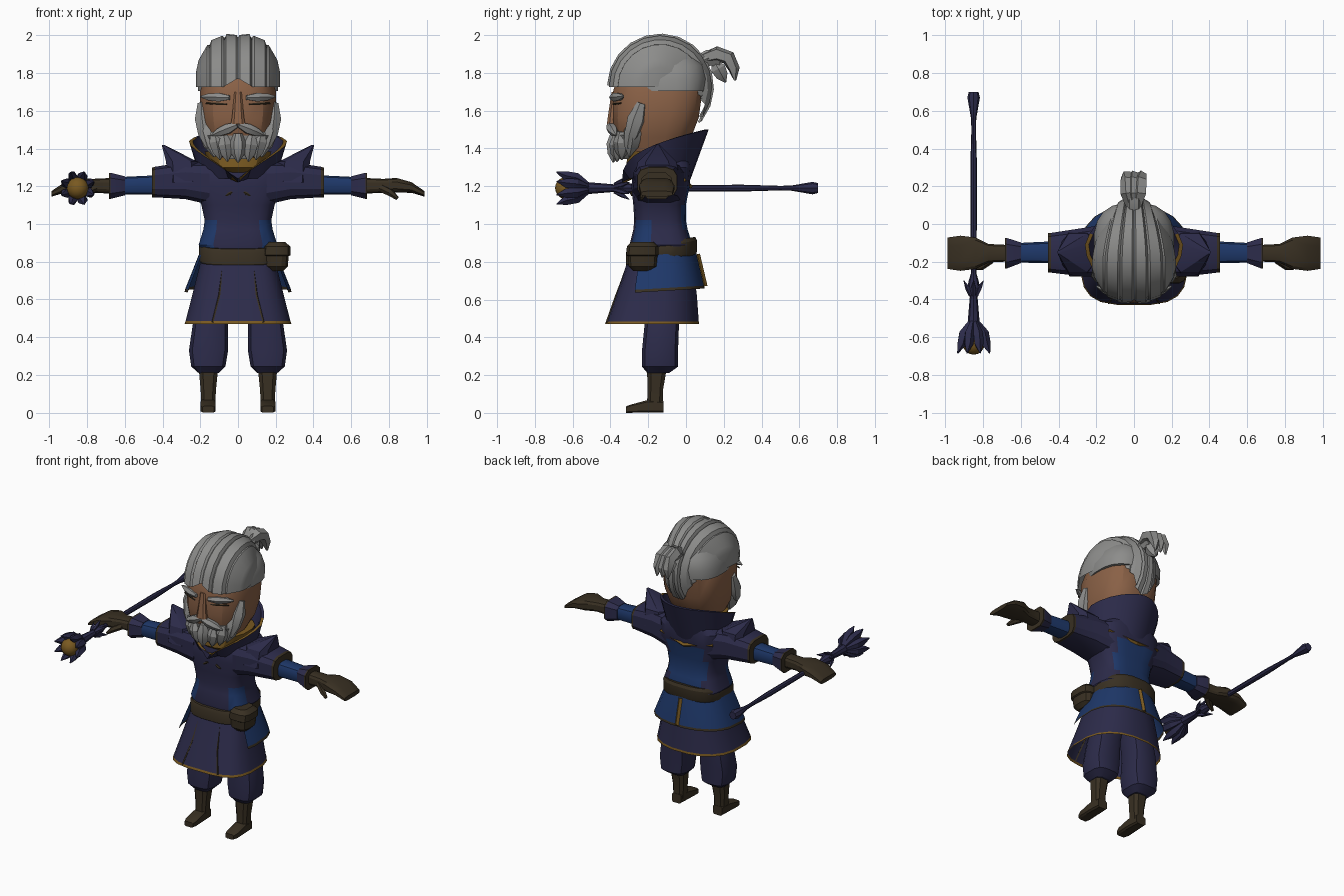
import bpy, bmesh, math
from mathutils import Vector

if "Cube" in bpy.data.objects:
    bpy.data.objects.remove(bpy.data.objects["Cube"], do_unlink=True)

PALETTE = {
    "indigo cloth": (0.025, 0.024, 0.068),
    "blue cloth": (0.013, 0.039, 0.142),
    "brown leather": (0.04, 0.029, 0.016),
    "gold": (0.19, 0.1, 0.015),
    "skin": (0.255, 0.12, 0.062),
    "grey hair": (0.265, 0.265, 0.258),
}
INDIGO, BLUE, BROWN, GOLD, SKIN, GREY = PALETTE
NAMES = list(PALETTE)
MATERIALS = []
for label, rgb in PALETTE.items():
    material = bpy.data.materials.new(label)
    material.use_nodes = True
    material.diffuse_color = (*rgb, 1)
    shader = material.node_tree.nodes["Principled BSDF"]
    shader.inputs["Base Color"].default_value = (*rgb, 1)
    shader.inputs["Roughness"].default_value = 0.9
    MATERIALS.append(material)


def loft(name, rings, paint, closed=True, caps=True, side=1, skip=None):
    """Skin a list of equal rings; paint is a colour, a list per segment or a rule."""
    bm = bmesh.new()
    rows = [[bm.verts.new((p[0] * side, p[1], p[2])) for p in ring] for ring in rings]
    count = len(rows[0])
    segment_of = {}
    for seg, (low, high) in enumerate(zip(rows, rows[1:])):
        for i in range(count if closed else count - 1):
            j = (i + 1) % count
            face = bm.faces.new((low[i], low[j], high[j], high[i]))
            segment_of[face] = seg
    if caps and closed:
        segment_of[bm.faces.new(rows[0][::-1])] = 0
        segment_of[bm.faces.new(rows[-1])] = len(rows) - 2
    bmesh.ops.recalc_face_normals(bm, faces=bm.faces[:])
    bm.normal_update()
    doomed = []
    for face, seg in segment_of.items():
        centre = face.calc_center_median()
        if skip and skip(centre, face.normal):
            doomed.append(face)
        if callable(paint):
            label = paint(centre, face.normal)
        else:
            label = paint if isinstance(paint, str) else paint[seg]
        face.material_index = NAMES.index(label)
    bmesh.ops.delete(bm, geom=doomed, context="FACES")
    mesh = bpy.data.meshes.new(name)
    bm.to_mesh(mesh)
    bm.free()
    for material in MATERIALS:
        mesh.materials.append(material)
    obj = bpy.data.objects.new(name, mesh)
    bpy.context.collection.objects.link(obj)
    return obj


def tube(name, axis, sections, paint, n=12, power=0.6, back=None, tilt=0, **extra):
    """Rounded-box sections (position, u0, u1, v0, v1) stacked along an axis."""
    rings = []
    for pos, u0, u1, v0, v1 in sections:
        ring = []
        for k in range(n):
            angle = math.tau * (k + 0.5) / n
            c, s = math.cos(angle), math.sin(angle)
            bend = back if back and s > 0 else power
            u = (u0 + u1) / 2 + (u1 - u0) / 2 * math.copysign(abs(c) ** bend, c)
            v = (v0 + v1) / 2 + (v1 - v0) / 2 * math.copysign(abs(s) ** bend, s)
            ring.append({"x": (pos, u, v), "y": (u, pos, v),
                         "z": (u, v, pos + tilt * (v + 0.13))}[axis])
        rings.append(ring)
    return loft(name, rings, paint, **extra)


def body(name, sections, paint, **extra):
    """Symmetric upright form from (z, half width, front, back)."""
    return tube(name, "z", [(z, -w, w, f, b) for z, w, f, b in sections], paint, **extra)


def sweep(name, path, radii, paint, n=6, side=1):
    """Round section of changing radius along a path."""
    points = [Vector(p) for p in path]
    rings = []
    for i, point in enumerate(points):
        along = points[min(i + 1, len(points) - 1)] - points[max(i - 1, 0)]
        turn = along.to_track_quat("Z", "Y")
        rings.append([point + turn @ Vector((radii[i] * math.cos(math.tau * k / n),
                                             radii[i] * math.sin(math.tau * k / n), 0))
                      for k in range(n)])
    return loft(name, rings, paint, side=side)


def lock(name, start, end, radius, paint=GREY, side=1):
    """Leaf-shaped tuft from start to end."""
    a, b = Vector(start), Vector(end)
    path = [a, a.lerp(b, 0.35), a.lerp(b, 0.7), b]
    return sweep(name, path, [radius * 0.5, radius, radius * 0.8, 0.004], paint, side=side)


# Head and nose
body("head", [(1.25, .11, -.26, -.03), (1.38, .14, -.33, -.03), (1.46, .18, -.375, .03),
              (1.56, .2, -.39, .07), (1.7, .205, -.39, .09), (1.8, .17, -.36, .04),
              (1.9, .11, -.28, -.02)], SKIN, n=16, power=0.72)
tube("nose", "z", [(1.53, -.04, .04, -.42, -.35), (1.57, -.033, .033, -.415, -.35),
                   (1.7, -.02, .02, -.395, -.35)], SKIN, n=8)


# Swept-back hair strands over a close-cropped base
def hair_arc(x, scale):
    swell = math.sqrt(max(0, 1 - (x / 0.235) ** 3)) * scale
    first = 0.17 * max(0, 1 - x / 0.08)
    last = math.pi + 0.75 * max(0, 1 - (x / 0.2) ** 2)
    arc = []
    for k in range(13):
        t = first + (last - first) * k / 12
        y = -0.135 - 0.28 * swell * math.cos(t)
        narrow = 1 - 0.45 * max(0, (y + 0.2) / 0.33) ** 1.5
        arc.append((x * narrow, y, 1.725 + 0.28 * swell * math.sin(t)))
    return arc


body("hair_base", [(1.705, .214, -.29, .105), (1.77, .213, -.31, .115), (1.84, .19, -.31, .1),
                   (1.9, .14, -.28, .05)], GREY, n=20, power=0.78)
EDGES = [0, 0.075, 0.155, 0.222]
for side in (-1, 1):
    for i, (inner, outer) in enumerate(zip(EDGES, EDGES[1:])):
        wide = outer - inner
        arcs = [hair_arc(inner, 0.96), hair_arc(inner + wide * 0.15, 1),
                hair_arc(inner + wide * 0.85, 1.02), hair_arc(outer, 0.93)]
        if i == 2:
            arcs.append(hair_arc(outer - 0.004, 0.1))
        loft(f"hair_strand_{i}", arcs, GREY, closed=False, side=side)

    # Beard, moustache, brows and eyes
    lock("sideburn", (.19, -.235, 1.64), (.165, -.31, 1.4), .05, side=side)
    lock("cheek_beard", (.17, -.27, 1.56), (.125, -.3, 1.355), .055, side=side)
    lock("jaw_beard", (.125, -.34, 1.49), (.095, -.34, 1.34), .045, side=side)
    lock("chin_beard", (.075, -.365, 1.47), (.055, -.365, 1.33), .042, side=side)
    lock("moustache", (.005, -.405, 1.525), (.14, -.37, 1.47), .03, side=side)
    lock("eyebrow", (.045, -.395, 1.67), (.2, -.33, 1.675), .026, side=side)
    lock("eye", (.06, -.388, 1.635), (.17, -.345, 1.64), .007, BROWN, side=side)
lock("chin_tuft", (0, -.38, 1.48), (0, -.385, 1.325), .045)
body("beard_base", [(1.345, .07, -.35, -.23), (1.4, .13, -.37, -.21),
                    (1.47, .165, -.38, -.2)], GREY)

# Top knot
sweep("bun_base", [(0, .06, 1.85), (0, .12, 1.88), (0, .18, 1.88)], [.045, .05, .05], GREY)
for x in (-0.03, 0, 0.03):
    sweep("bun_lock", [(x * .5, .1, 1.88), (x, .165, 1.9), (x * 1.1, .225, 1.88),
                       (x * 1.3, .255, 1.82), (x * 1.4, .26, 1.76)],
          [.03, .042, .04, .03, .006], GREY, n=5)
lock("bun_lower_lock", (0, .15, 1.86), (0, .21, 1.75), .045)


# Jacket with blue hip and back panels
def jacket(centre, normal):
    hip = centre.z < 1.02 and 0.1 < abs(centre.x) and normal.y < -0.2
    spine = normal.y > 0.5 and 0.93 < centre.z < 1.25 and abs(centre.x) < 0.14
    return BLUE if hip or spine else INDIGO


body("jacket", [(.84, .185, -.29, .03), (.89, .21, -.3, .035), (.97, .185, -.28, .01),
                (1.02, .178, -.275, 0), (1.1, .195, -.28, 0), (1.2, .24, -.29, .02),
                (1.3, .23, -.28, .03), (1.36, .16, -.25, .02)], jacket, n=20)
sweep("back_trim", [(-.2, -.01, 1.235), (0, .025, 1.2), (.2, -.01, 1.235)],
      [.01, .012, .01], GOLD, n=4)

# Gold neck scarf and tall flared collar
body("scarf", [(1.25, .1, -.25, 0), (1.3, .15, -.32, .03), (1.385, .18, -.31, .03)],
     GOLD, n=16, power=0.8)


def collar_ring(width, depth, centre, rise):
    ring = []
    for k in range(24):
        a = math.tau * k / 24 - math.pi
        z = 1.22 + 0.28 * abs(math.cos(a / 2)) ** 0.7 if rise else 1.24
        squeeze = 1 - 0.25 * max(0, math.cos(a)) if rise else 1
        ring.append((width * squeeze * math.sin(a), centre + depth * math.cos(a), z))
    return ring


def collar_paint(centre, normal):
    return GOLD if centre.y < -0.05 and normal.z > 0.3 else INDIGO


loft("collar", [collar_ring(.2, .165, -.14, False), collar_ring(.26, .23, -.11, True),
                collar_ring(.24, .21, -.11, True), collar_ring(.18, .145, -.14, False)],
     collar_paint, caps=False)

# Skirt, side overlay, belt and pouch
body("skirt", [(.86, .185, -.29, .03), (.62, .245, -.375, .06), (.485, .28, -.425, .07),
               (.47, .285, -.43, .072)], [INDIGO, INDIGO, GOLD], n=20, back=0.85, caps=False)
body("skirt_overlay", [(.86, .2, -.305, .05), (.66, .28, -.35, .098), (.645, .285, -.35, .1)],
     [BLUE, BROWN], n=20, power=0.55, back=0.9, caps=False, tilt=0.06,
     skip=lambda c, n: n.y < -0.5)
sweep("back_strap", [(0, .06, .84), (0, .1, .67)], [.014, .014], GOLD, n=4)
body("belt", [(.8, .198, -.31, .05), (.82, .208, -.32, .06), (.88, .208, -.32, .06),
              (.9, .198, -.31, .05)], BROWN, n=20, back=0.75, tilt=0.18)
tube("pouch", "z", [(.75, .165, .24, -.28, -.19), (.775, .14, .265, -.305, -.155),
                    (.83, .137, .27, -.31, -.15), (.835, .13, .28, -.318, -.145),
                    (.88, .135, .28, -.315, -.145), (.905, .16, .25, -.29, -.17)], BROWN)

for side in (-1, 1):
    # Skirt seams and chest fastenings
    sweep("front_seam", [(.075, -.292, .82), (.1, -.37, .62), (.135, -.42, .48)],
          [.006] * 3, BROWN, n=4, side=side)
    lock("chest_fastening", (.03, -.288, 1.17), (.065, -.287, 1.15), .009, BROWN, side=side)

    # Shoulder, sleeve and glove
    tube("shoulder_cap", "x", [(.15, -.28, 0, 1.1, 1.33), (.28, -.28, -.02, 1.13, 1.33),
                               (.44, -.26, -.045, 1.14, 1.305), (.455, -.26, -.045, 1.14, 1.3)],
         [INDIGO, INDIGO, BROWN], side=side)
    tube("shoulder_point", "z", [(1.22, .2, .38, -.285, -.025), (1.33, .21, .385, -.26, -.045),
                                 (1.42, .392, .405, -.16, -.14)], INDIGO, n=8, side=side)
    tube("sleeve", "x", [(.42, -.21, -.09, 1.155, 1.26), (.62, -.205, -.1, 1.155, 1.25)],
         BLUE, side=side)
    tube("cuff", "x", [(.6, -.21, -.095, 1.15, 1.255), (.675, -.24, -.07, 1.13, 1.275),
                       (.685, -.24, -.07, 1.13, 1.275)], [INDIGO, BROWN], n=8, side=side)
    tube("glove", "x", [(.67, -.2, -.11, 1.16, 1.245), (.77, -.205, -.105, 1.165, 1.24),
                        (.84, -.24, -.07, 1.165, 1.245), (.92, -.25, -.06, 1.165, 1.222),
                        (.988, -.24, -.07, 1.145, 1.175)], BROWN, side=side)
    sweep("thumb", [(.76, -.19, 1.19), (.81, -.225, 1.165), (.845, -.235, 1.135)],
          [.022, .02, .01], BROWN, side=side)

    # Baggy trousers and boots
    tube("trouser_leg", "z", [(.21, .1, .21, -.205, -.09), (.245, .065, .25, -.235, -.04),
                              (.33, .05, .262, -.235, -.04), (.48, .05, .24, -.22, -.035),
                              (.68, .02, .19, -.21, -.03)], INDIGO, side=side)
    tube("boot_shaft", "z", [(.02, .12, .195, -.21, -.12), (.12, .115, .2, -.205, -.12),
                             (.26, .1, .213, -.21, -.095)], BROWN, n=8, side=side)
    tube("boot_foot", "y", [(-.318, .125, .19, 0, .035), (-.29, .117, .2, 0, .045),
                            (-.2, .117, .2, 0, .07), (-.12, .122, .195, 0, .065)],
         BROWN, n=8, power=0.4, side=side)

# Staff held in the right hand
HAND_X, HAND_Z = -0.85, 1.19
SHAFT = [(-.6, .035), (-.5, .03), (-.38, .02), (-.34, .034), (-.3, .026), (-.26, .014),
         (.02, .017), (.3, .018), (.5, .012), (.56, .014), (.67, .033), (.7, .026)]
sweep("staff_shaft", [(HAND_X, y, HAND_Z) for y, r in SHAFT], [r for y, r in SHAFT], INDIGO, n=8)


def petals(name, count, profile, radii):
    for k in range(count):
        a = math.tau * (k + 0.5) / count
        path = [(HAND_X + r * math.cos(a), y, HAND_Z + r * math.sin(a)) for y, r in profile]
        sweep(name, path, radii, INDIGO, n=5)


petals("staff_petal", 8, [(-.52, .022), (-.58, .058), (-.635, .07), (-.685, .092)],
       [.012, .028, .026, .003])
petals("staff_thorn", 6, [(-.38, .018), (-.34, .036), (-.3, .06)], [.01, .014, .002])
bpy.ops.mesh.primitive_uv_sphere_add(segments=16, ring_count=10, radius=0.058,
                                     location=(HAND_X, -.635, HAND_Z))
orb = bpy.context.object
orb.name = "staff_orb"
orb.data.materials.append(MATERIALS[NAMES.index(GOLD)])

# Soft shading with crisp creases
for obj in bpy.context.scene.objects:
    if obj.type == "MESH":
        obj.select_set(True)
        bpy.context.view_layer.objects.active = obj
bpy.ops.object.shade_smooth_by_angle(angle=math.radians(28))
